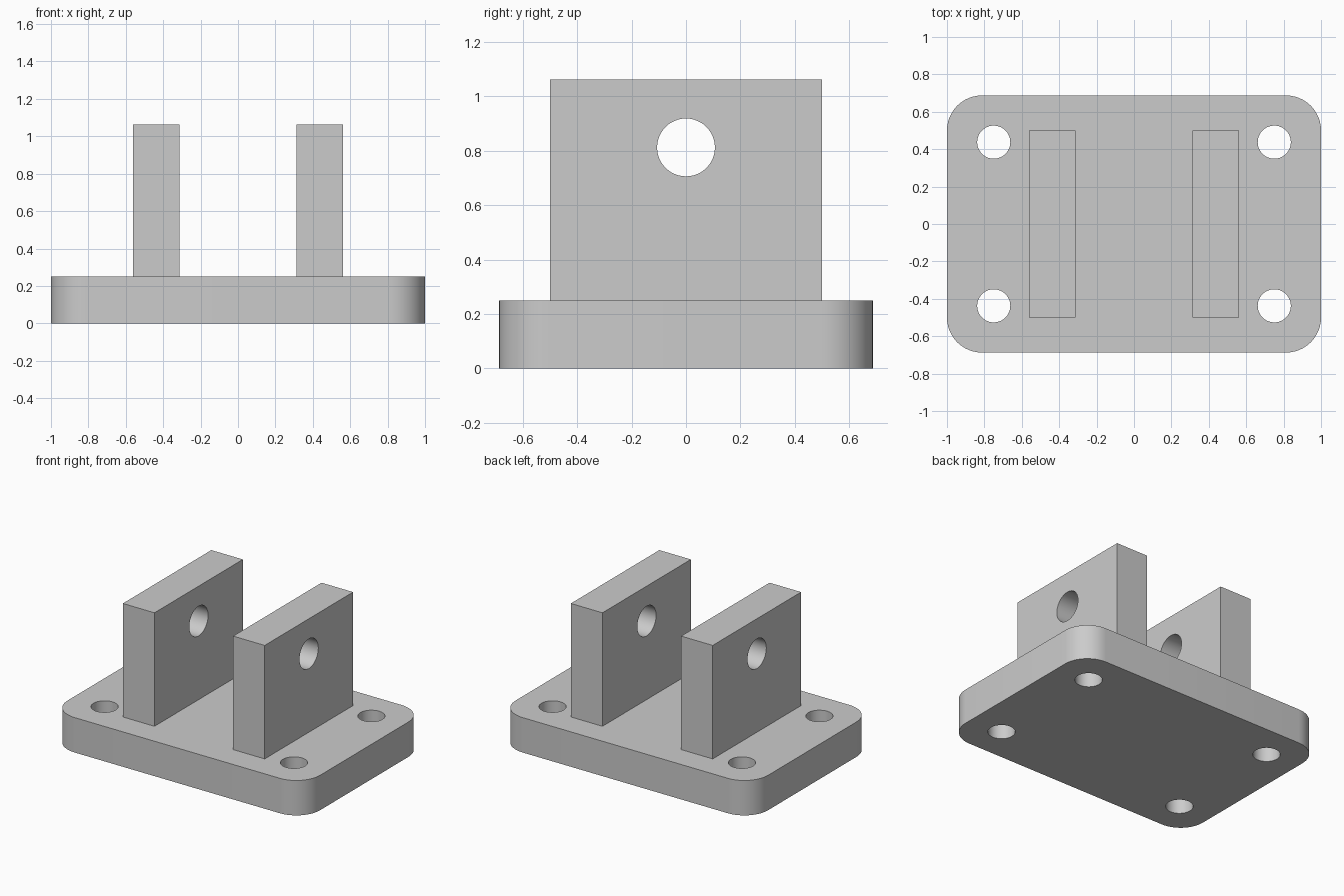
import bpy
import bmesh
import math
from mathutils import Matrix, Vector

default = bpy.data.objects.get("Cube")
if default:
    bpy.data.objects.remove(default, do_unlink=True)

BASE = Vector((2.0, 1.375, 0.25))
CORNER_RADIUS = 0.1875
LUG = Vector((0.25, 1.0, 0.8125))
LUG_X = 0.4365
PIN_Z = 0.8125

grey = bpy.data.materials.new("plain grey")
grey.use_nodes = True
grey.diffuse_color = (0.6, 0.6, 0.6, 1)
grey.node_tree.nodes["Principled BSDF"].inputs["Base Color"].default_value = (0.6, 0.6, 0.6, 1)


def finish(bm, name):
    mesh = bpy.data.meshes.new(name)
    bm.to_mesh(mesh)
    bm.free()
    mesh.materials.append(grey)
    obj = bpy.data.objects.new(name, mesh)
    bpy.context.collection.objects.link(obj)
    return obj


def block(name, size, centre, corner=0):
    """Box with optional rounded vertical corners."""
    bm = bmesh.new()
    bmesh.ops.create_cube(bm, size=1)
    bmesh.ops.scale(bm, vec=size, verts=bm.verts)
    if corner:
        upright = [e for e in bm.edges
                   if abs(e.verts[0].co.z - e.verts[1].co.z) > size.z / 2]
        bmesh.ops.bevel(bm, geom=upright, offset=corner, offset_type='OFFSET',
                        segments=12, profile=0.5, affect='EDGES')
    bmesh.ops.translate(bm, vec=centre, verts=bm.verts)
    return finish(bm, name)


def drill(obj, centres, radius, depth, axis):
    """Cut round through holes along the given axis."""
    bm = bmesh.new()
    turn = Vector((0, 0, 1)).rotation_difference(axis).to_matrix().to_4x4()
    for c in centres:
        bmesh.ops.create_cone(bm, cap_ends=True, segments=48, radius1=radius,
                              radius2=radius, depth=depth,
                              matrix=Matrix.Translation(c) @ turn)
    cutter = finish(bm, "hole_cutter")
    cutter.hide_render = True
    mod = obj.modifiers.new("holes", 'BOOLEAN')
    mod.operation = 'DIFFERENCE'
    mod.solver = 'EXACT'
    mod.object = cutter
    bpy.ops.object.select_all(action='DESELECT')
    bpy.context.view_layer.objects.active = obj
    obj.select_set(True)
    bpy.ops.object.modifier_apply(modifier=mod.name)
    bpy.data.objects.remove(cutter, do_unlink=True)
    bpy.ops.object.shade_smooth_by_angle(angle=math.radians(30))


# Rounded base plate with four bolt holes
base = block("base_plate", BASE, Vector((0, 0, BASE.z / 2)), CORNER_RADIUS)
bolts = [Vector((sx * 0.75, sy * 0.4375, BASE.z / 2))
         for sx in (-1, 1) for sy in (-1, 1)]
drill(base, bolts, 0.0885, BASE.z * 2, Vector((0, 0, 1)))

# Pair of upright lugs with a shared pin axis
for side, name in ((1, "left_lug"), (-1, "right_lug")):
    lug = block(name, LUG, Vector((side * LUG_X, 0, BASE.z + LUG.z / 2)))
    drill(lug, [Vector((side * LUG_X, 0, PIN_Z))], 0.1063, LUG.x * 2,
          Vector((1, 0, 0)))
